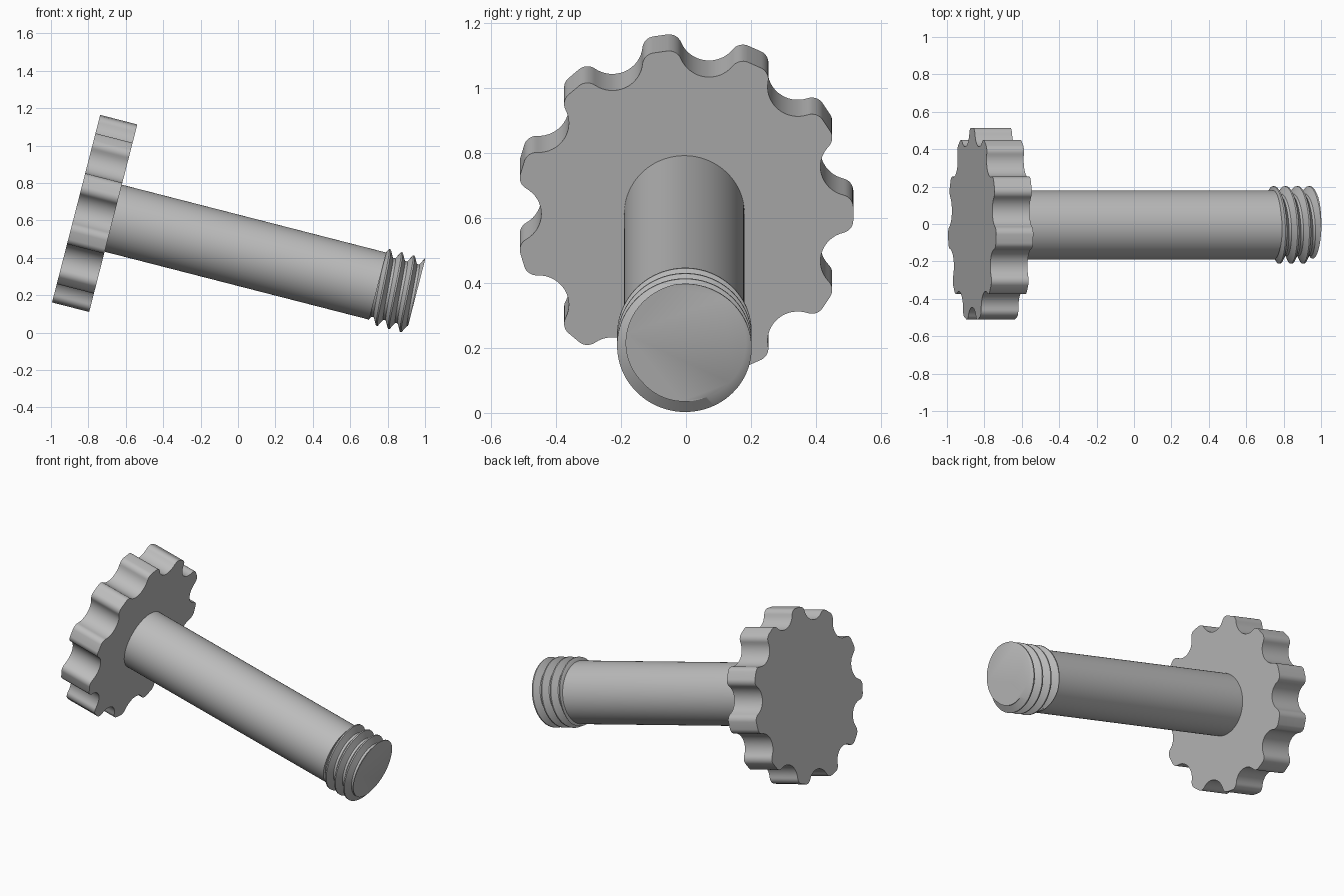
import bpy, bmesh, math
from mathutils import Matrix, Vector

cube = bpy.data.objects.get("Cube")
if cube:
    bpy.data.objects.remove(cube, do_unlink=True)

# One grey for the whole part
grey = bpy.data.materials.new("plain grey")
grey.use_nodes = True
COLOUR = (0.5, 0.5, 0.5, 1)
grey.diffuse_color = COLOUR
grey.node_tree.nodes["Principled BSDF"].inputs["Base Color"].default_value = COLOUR

# Tilted frame: local x is sideways, local y up the knob, local z along the shaft
TILT = math.radians(14.4)
axis = Vector((math.cos(TILT), 0, -math.sin(TILT)))
up = Vector((math.sin(TILT), 0, math.cos(TILT)))
FRAME = Matrix((Vector((0, 1, 0)), up, axis)).transposed().to_4x4()
FRAME.translation = (-0.667, -0.005, 0.612)

KNOB_THICK = 0.205
SHAFT_END = 1.46
TIP = 1.67


def finish(name, bm):
    bmesh.ops.recalc_face_normals(bm, faces=bm.faces)
    mesh = bpy.data.meshes.new(name)
    bm.to_mesh(mesh)
    bm.free()
    obj = bpy.data.objects.new(name, mesh)
    bpy.context.collection.objects.link(obj)
    mesh.materials.append(grey)
    mesh.shade_smooth()
    mesh.set_sharp_from_angle(angle=math.radians(30))
    obj.matrix_world = FRAME
    return obj


def arc(centre, radius, start, end, steps):
    return [centre + radius * Vector((math.cos(a), math.sin(a)))
            for a in (start + (end - start) * i / steps for i in range(steps + 1))]


def polar(radius, angle):
    return Vector((radius * math.cos(angle), radius * math.sin(angle)))


def prism(name, outline, z0, z1):
    bm = bmesh.new()
    face = bm.faces.new([bm.verts.new((p.x, p.y, z0)) for p in outline])
    grown = bmesh.ops.extrude_face_region(bm, geom=[face], use_keep_orig=True)
    verts = [g for g in grown["geom"] if isinstance(g, bmesh.types.BMVert)]
    bmesh.ops.translate(bm, verts=verts, vec=(0, 0, z1 - z0))
    return finish(name, bm)


# Knob: rounded lobes joined by round scallops
LOBES, OUTER, FILLET = 11, 0.52, 0.04
SCALLOP, SCALLOP_DIST = 0.093, 0.533
half = math.pi / LOBES
inner = OUTER - FILLET
cos_gap = (SCALLOP_DIST**2 + inner**2 - (SCALLOP + FILLET)**2) / (2 * SCALLOP_DIST * inner)
b = half - math.acos(cos_gap)
fillet_c, scallop_c = polar(inner, b), polar(SCALLOP_DIST, half)
to_scallop = scallop_c - fillet_c
turn = math.atan2(to_scallop.y, to_scallop.x)
side = arc(fillet_c, FILLET, b, turn, 8)
side += arc(scallop_c, SCALLOP, turn - math.pi, half - math.pi, 8)[1:]
lobe = [Vector((p.x, -p.y)) for p in reversed(side)] + side
outline = []
for i in range(LOBES):
    spin = Matrix.Rotation(2 * half * i, 2)
    outline += [spin @ p for p in lobe[1:]]
prism("knob", outline, -KNOB_THICK, 0)

# Plain shaft
prism("shaft", arc(Vector((0, 0)), 0.185, 0, 2 * math.pi, 96)[:-1], -0.01, SHAFT_END)

# Screw thread: helical grid, trimmed flat at both ends
PITCH, TURNS, STEPS = 0.066, 8, 96
ROOT, CREST = 0.167, 0.207
profile = [(-0.004, CREST), (0.004, CREST), (0.026, ROOT), (0.04, ROOT)]
bm = bmesh.new()
columns = []
for s in range(STEPS + 1):
    angle = 2 * math.pi * s / STEPS
    lead = 1.458 + PITCH * (s / STEPS - 3)
    columns.append([bm.verts.new((*polar(r, angle), lead + PITCH * t + z))
                    for t in range(TURNS) for z, r in profile])
for left, right in zip(columns, columns[1:]):
    for k in range(len(left) - 1):
        bm.faces.new((left[k], right[k], right[k + 1], left[k + 1]))
bmesh.ops.remove_doubles(bm, verts=bm.verts, dist=1e-5)
for height, way in ((SHAFT_END - 0.005, -1), (TIP, 1)):
    geom = bm.verts[:] + bm.edges[:] + bm.faces[:]
    bmesh.ops.bisect_plane(bm, geom=geom, dist=1e-6, plane_co=(0, 0, height),
                           plane_no=(0, 0, way), clear_outer=True)
bmesh.ops.holes_fill(bm, edges=[e for e in bm.edges if e.is_boundary], sides=0)
finish("screw_thread", bm)
